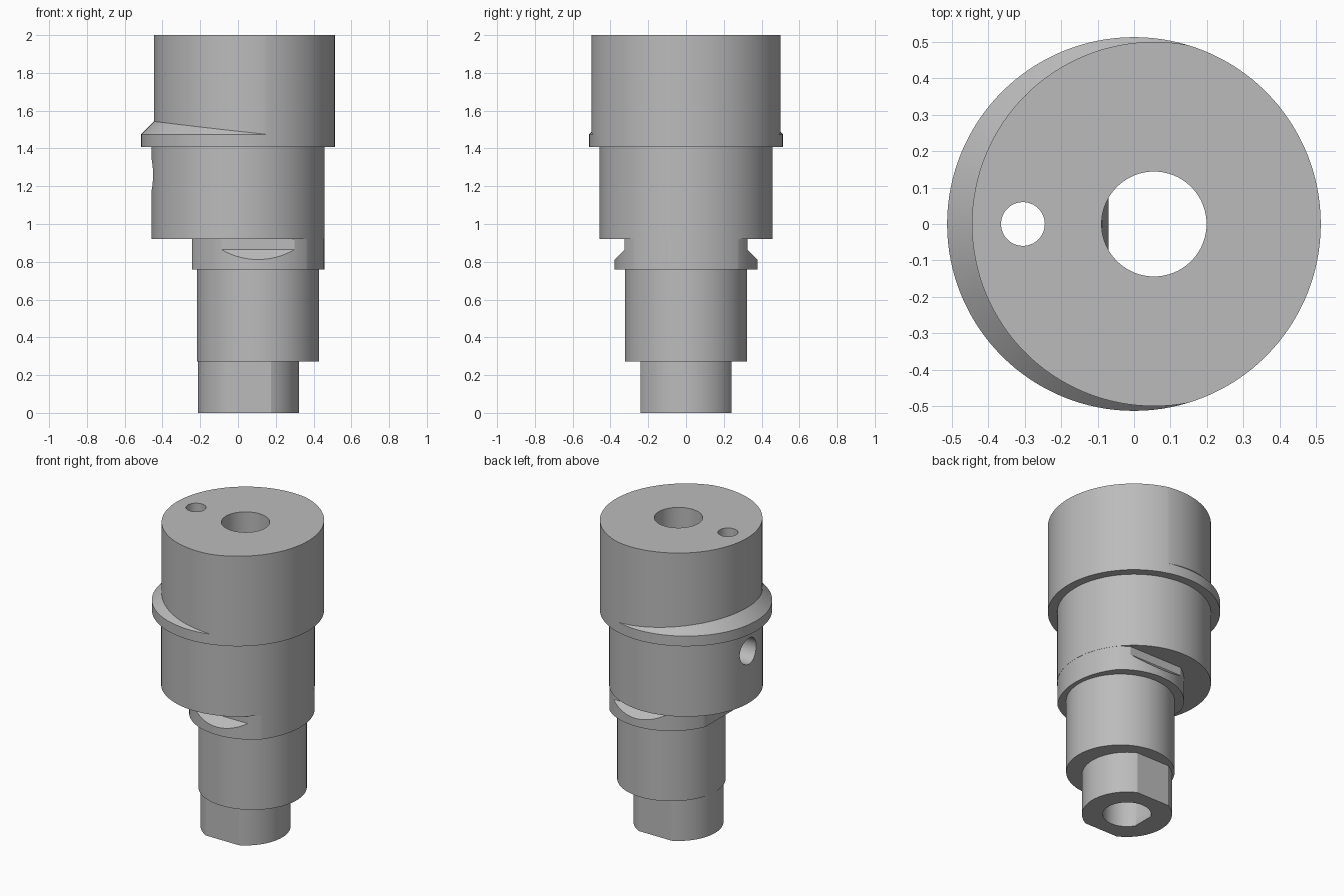
import bpy, bmesh, math
from mathutils import Vector

if "Cube" in bpy.data.objects:
    bpy.data.objects.remove(bpy.data.objects["Cube"])

steel = bpy.data.materials.new("grey_steel")
steel.use_nodes = True
GREY = (0.5, 0.5, 0.5, 1)
steel.diffuse_color = GREY
steel.node_tree.nodes["Principled BSDF"].inputs["Base Color"].default_value = GREY

BORE_X, SHAFT_X = 0.055, 0.106


def make_object(name, bm):
    bmesh.ops.recalc_face_normals(bm, faces=bm.faces)
    mesh = bpy.data.meshes.new(name)
    bm.to_mesh(mesh)
    bm.free()
    mesh.materials.append(steel)
    obj = bpy.data.objects.new(name, mesh)
    bpy.context.collection.objects.link(obj)
    return obj


def prism(name, points, lo, hi, axis):
    """Extrude a 2D polygon along the given axis; points use the other two axes in order."""
    bm = bmesh.new()
    verts = []
    for a, b in points:
        co = [a, b]
        co.insert(axis, lo)
        verts.append(bm.verts.new(co))
    face = bm.faces.new(verts)
    out = bmesh.ops.extrude_face_region(bm, geom=[face])
    step = Vector((0, 0, 0))
    step[axis] = hi - lo
    bmesh.ops.translate(bm, vec=step, verts=[g for g in out["geom"] if isinstance(g, bmesh.types.BMVert)])
    return make_object(name, bm)


def circle(a, b, r, n=128):
    return [(a + r * math.cos(math.tau * i / n), b + r * math.sin(math.tau * i / n)) for i in range(n)]


def cylinder(name, x, r, lo, hi):
    return prism(name, circle(x, 0, r), lo, hi, 2)


def combine(obj, tool, operation="DIFFERENCE"):
    """Apply a boolean and discard its tool."""
    mod = obj.modifiers.new("cut", "BOOLEAN")
    mod.operation, mod.solver, mod.object = operation, "EXACT", tool
    bpy.context.view_layer.objects.active = obj
    bpy.ops.object.modifier_apply(modifier=mod.name)
    bpy.data.objects.remove(tool)


def bore_cutter():
    return cylinder("bore_cutter", BORE_X, 0.144, -0.5, 2.5)


def pin_cutter():
    return cylinder("pin_cutter", -0.305, 0.06, 0.5, 2.5)


# Head: eccentric drum trimmed to the collar diameter
head = cylinder("head", BORE_X, 0.5, 1.475, 2.0)
combine(head, cylinder("trim", 0, 0.513, 1.3, 2.2), "INTERSECT")

# Collar: centred disc with a conical shoulder running into the head
bm = bmesh.new()
rings = []
for r, z in ((0.513, 1.408), (0.513, 1.475), (0.40, 1.588)):
    rings.append([bm.verts.new((x, y, z)) for x, y in circle(0, 0, r)])
for low, high in zip(rings, rings[1:]):
    for i in range(len(low)):
        j = (i + 1) % len(low)
        bm.faces.new((low[i], low[j], high[j], high[i]))
bm.faces.new(rings[0])
bm.faces.new(rings[-1])
collar = make_object("collar", bm)

# Body with a radial side port
body = cylinder("body", 0, 0.458, 0.92, 1.408)
combine(body, prism("port_cutter", circle(0, 1.26, 0.085, 64), -0.8, 0.0, 0))

# Neck flange: trimmed on both ends, with bevelled wrench flats front and back
neck = cylinder("neck_flange", SHAFT_X, 0.378, 0.76, 0.92)
combine(neck, cylinder("trim", 0, 0.457, 0.6, 1.1), "INTERSECT")
combine(neck, prism("end_cutter", [(-0.5, -0.5), (-0.243, -0.5), (-0.243, 0.5), (-0.5, 0.5)], 0.6, 1.1, 2))
for side in (-1, 1):
    flat = [(side * y, z) for y, z in ((0.325, 1.0), (0.325, 0.865), (0.425, 0.765), (0.425, 1.0))]
    combine(neck, prism("flat_cutter", flat, -1, 1, 0))

# Shaft and tip
shaft = cylinder("shaft", SHAFT_X, 0.323, 0.273, 0.76)
tip = cylinder("tip", BORE_X, 0.268, 0, 0.273)
for side in (-1, 1):
    flat = [(-1, side * 0.24), (1, side * 0.24), (1, side), (-1, side)]
    combine(tip, prism("flat_cutter", flat, -0.5, 0.5, 2))

# Holes: the bore through everything, with a slanted flat inside the tip
tip_bore = bore_cutter()
wedge = [(-0.3, -0.6), (-0.07, -0.6), (-0.07, 0), (-0.09, 0.3), (-0.3, 0.3)]
combine(tip_bore, prism("wedge", wedge, -0.4, 0.4, 1))
combine(tip, tip_bore)
for part in (head, collar, body, neck, shaft):
    combine(part, bore_cutter())
for part in (head, collar, body):
    combine(part, pin_cutter())

# Smooth round walls, keep edges sharp
for part in (head, collar, body, neck, shaft, tip):
    bpy.ops.object.select_all(action="DESELECT")
    part.select_set(True)
    bpy.context.view_layer.objects.active = part
    bpy.ops.object.shade_smooth_by_angle(angle=math.radians(25))
